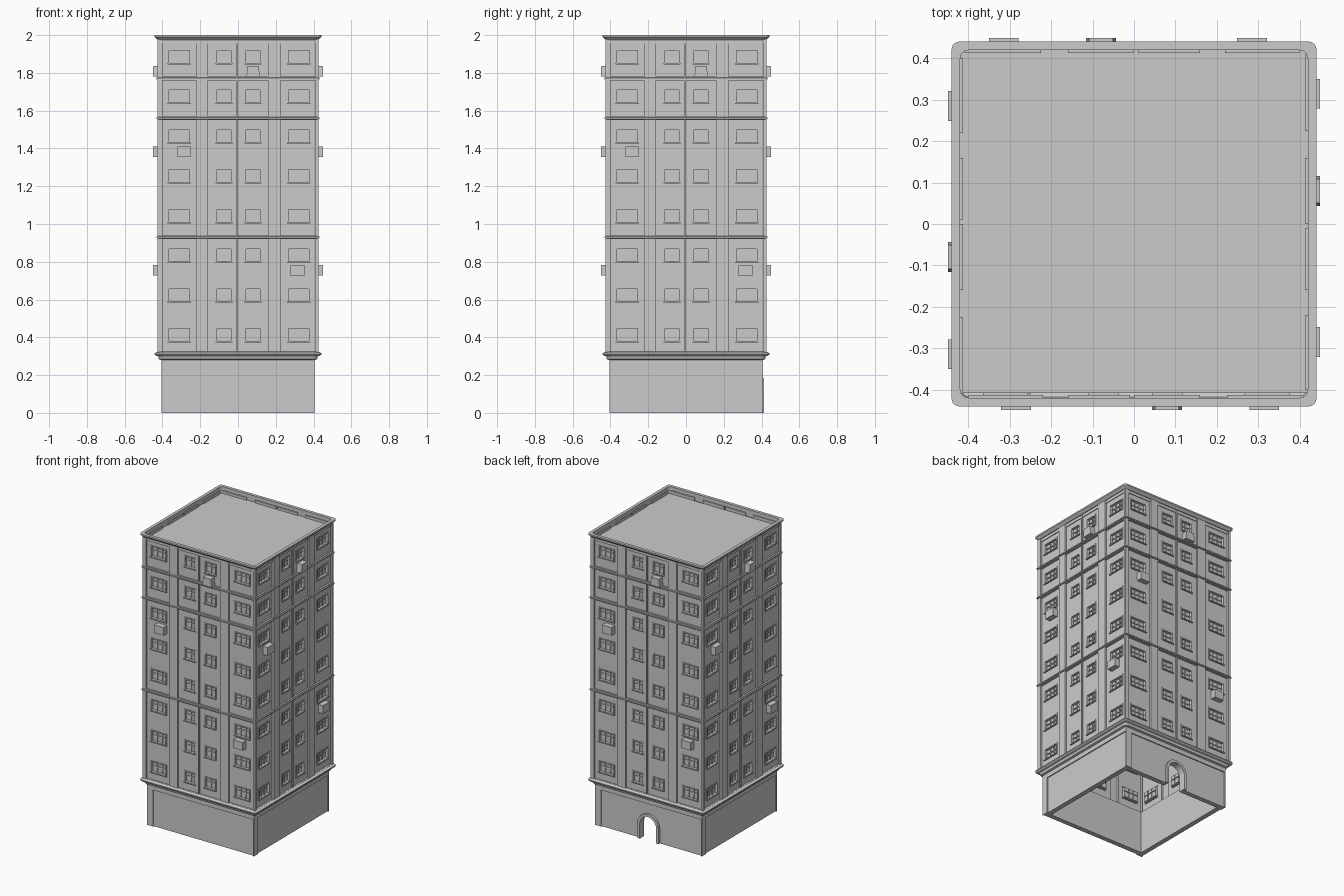
import bpy, bmesh, math
from mathutils import Matrix, Vector

if "Cube" in bpy.data.objects:
    bpy.data.objects.remove(bpy.data.objects["Cube"])

SIDES = ["front", "right", "back", "left"]


def make_object(name, bm):
    mesh = bpy.data.meshes.new(name)
    bm.to_mesh(mesh)
    bm.free()
    ob = bpy.data.objects.new(name, mesh)
    bpy.context.collection.objects.link(ob)
    return ob


def add_box(bm, x0, x1, y0, y1, z0, z1):
    m = Matrix.Translation(((x0 + x1) / 2, (y0 + y1) / 2, (z0 + z1) / 2)) \
        @ Matrix.Diagonal((x1 - x0, y1 - y0, z1 - z0, 1))
    return bmesh.ops.create_cube(bm, size=1, matrix=m)["verts"]


def four_sides(name, ob):
    """Repeat a front part on all four sides of the tower."""
    for i, side in enumerate(SIDES):
        o = ob if i == 0 else bpy.data.objects.new(name, ob.data)
        o.name = name + "_" + side
        o.rotation_euler.z = i * math.pi / 2
        if i:
            bpy.context.collection.objects.link(o)


def relief(name, face_y, rects):
    """Stepped wall: rectangles (x0, x1, z0, z1, depth) painted in order."""
    xs = sorted({round(v, 4) for r in rects for v in r[:2]})
    zs = sorted({round(v, 4) for r in rects for v in r[2:4]})
    nx, nz = len(xs) - 1, len(zs) - 1
    y = [[face_y] * nz for _ in range(nx)]
    for x0, x1, z0, z1, d in rects:
        for i in range(xs.index(round(x0, 4)), xs.index(round(x1, 4))):
            for j in range(zs.index(round(z0, 4)), zs.index(round(z1, 4))):
                y[i][j] = face_y + d
    bm = bmesh.new()

    def quad(*pts):
        bm.faces.new([bm.verts.new(p) for p in pts])

    for i in range(nx):
        for j in range(nz):
            a, b, c, d, v = xs[i], xs[i + 1], zs[j], zs[j + 1], y[i][j]
            quad((a, v, c), (b, v, c), (b, v, d), (a, v, d))
            if i + 1 < nx and y[i + 1][j] != v:
                w = y[i + 1][j]
                quad((b, v, c), (b, w, c), (b, w, d), (b, v, d))
            if j + 1 < nz and y[i][j + 1] != v:
                w = y[i][j + 1]
                quad((a, v, d), (b, v, d), (b, w, d), (a, w, d))
    bmesh.ops.remove_doubles(bm, verts=bm.verts, dist=1e-5)
    return make_object(name, bm)


def moulding(name, profile, radius=0.02, seg=4):
    """Sweep a (half width, z) profile around a square with rounded corners."""
    bm = bmesh.new()
    loops = []
    for h, z in profile:
        loop = []
        for k in range(4):
            mid = math.pi / 4 + k * math.pi / 2
            cx = math.copysign(h - radius, math.cos(mid))
            cy = math.copysign(h - radius, math.sin(mid))
            for s in range(seg + 1):
                t = k * math.pi / 2 + s / seg * math.pi / 2
                loop.append(bm.verts.new((cx + radius * math.cos(t), cy + radius * math.sin(t), z)))
        loops.append(loop)
    for a, b in zip(loops, loops[1:]):
        for i in range(len(a)):
            n = (i + 1) % len(a)
            bm.faces.new((a[i], a[n], b[n], b[i]))
    return make_object(name, bm)


def arch_points(r, spring, bottom):
    arc = [(r * math.cos(t * math.pi / 12), spring + r * math.sin(t * math.pi / 12)) for t in range(13)]
    return [(r, bottom)] + arc + [(-r, bottom)]


# Facade: recessed panels between pilasters and floor beams
PANEL = 0.012
rects = [(-0.425, 0.425, 0.32, 1.98, 0)]
for z0, z1 in [(0.325, 0.92), (0.94, 1.55), (1.57, 1.76), (1.78, 1.975)]:
    for x0, x1 in [(-0.4, -0.22), (-0.16, 0.16), (0.225, 0.41)]:
        rects.append((x0, x1, z0, z1, PANEL))
    rects.append((-0.01, 0.0, z0, z1, 0.004))          # centre rib

# Windows: raised surround, sunk panes, glazing bars, sill
for row in range(8):
    zc = 0.413 + 0.2105 * row
    for xc, w, bars in [(-0.311, 0.125, 2), (-0.073, 0.09, 1), (0.08, 0.09, 1), (0.322, 0.125, 2)]:
        h, f, b = 0.041, 0.008, 0.003
        x0, x1, z0, z1 = xc - w / 2, xc + w / 2, zc - h, zc + h
        rects.append((x0, x1, z0, z1, PANEL - 0.004))
        rects.append((x0, x1, z0, z0 + 0.006, PANEL - 0.009))
        rects.append((x0 + f, x1 - f, z0 + f, z1 - f, 0.026))
        for k in range(bars):
            x = x0 + f + (w - 2 * f) * (k + 1) / (bars + 1)
            rects.append((x - b, x + b, z0 + f, z1 - f, 0.02))
        rects.append((x0 + f, x1 - f, zc - b + 0.005, zc + b + 0.005, 0.02))
four_sides("facade", relief("facade", -0.425, rects))

# Air conditioners under some windows
bm = bmesh.new()
for xc, zc, taper in [(-0.285, 1.382, 1), (0.08, 1.808, 0.8), (0.315, 0.755, 1)]:
    verts = add_box(bm, xc - 0.036, xc + 0.036, -0.45, -0.41, zc - 0.028, zc + 0.028)
    for v in verts:
        if v.co.z > zc:
            v.co.x = xc + (v.co.x - xc) * taper
four_sides("air_conditioners", make_object("air_conditioners", bm))

# Cornices and floor bands
moulding("base_cornice", [(0.405, 0.28), (0.418, 0.284), (0.423, 0.3), (0.436, 0.304),
                          (0.441, 0.31), (0.441, 0.317), (0.425, 0.324)])
for i, z in enumerate([0.93, 1.56, 1.77]):
    moulding("floor_band_%d" % (i + 1), [(0.424, z - 0.006), (0.432, z - 0.004),
                                         (0.432, z + 0.004), (0.424, z + 0.006)], 0.008)
moulding("parapet", [(0.425, 1.975), (0.432, 1.982), (0.441, 1.99), (0.441, 2.0),
                     (0.42, 2.0), (0.42, 1.955)])

# Roof deck, stopping just short of the front parapet
bm = bmesh.new()
bm.faces.new([bm.verts.new(p) for p in [(-0.42, -0.408, 1.957), (0.42, -0.408, 1.957),
                                        (0.42, 0.42, 1.957), (-0.42, 0.42, 1.957)]])
make_object("roof", bm)

# Hollow ground floor with recessed panels and a rear archway
bm = bmesh.new()
add_box(bm, -0.405, 0.405, -0.405, 0.405, 0, 0.29)
base = make_object("ground_floor", bm)
cutters = []
bm = bmesh.new()
add_box(bm, -0.365, 0.365, -0.365, 0.365, -0.1, 0.4)
cutters.append(make_object("cutter_inside", bm))
for i in range(4):
    bm = bmesh.new()
    add_box(bm, -0.36, 0.398, -0.5, -0.398, -0.1, 0.25)
    bm.transform(Matrix.Rotation(i * math.pi / 2, 4, "Z"))
    cutters.append(make_object("cutter_panel", bm))
bm = bmesh.new()
face = bm.faces.new([bm.verts.new((x, 0.3, z)) for x, z in arch_points(0.062, 0.103, -0.1)])
ext = bmesh.ops.extrude_face_region(bm, geom=[face])["geom"]
bmesh.ops.translate(bm, verts=[g for g in ext if isinstance(g, bmesh.types.BMVert)], vec=Vector((0, 0.2, 0)))
bmesh.ops.recalc_face_normals(bm, faces=bm.faces)
cutters.append(make_object("cutter_arch", bm))
for c in cutters:
    mod = base.modifiers.new(c.name, "BOOLEAN")
    mod.operation, mod.solver, mod.object = "DIFFERENCE", "EXACT", c
bpy.context.view_layer.update()
solid = bpy.data.meshes.new_from_object(base.evaluated_get(bpy.context.evaluated_depsgraph_get()))
base.modifiers.clear()
base.data = solid
for c in cutters:
    bpy.data.objects.remove(c)

# Raised surround of the archway
bm = bmesh.new()
rings = [[bm.verts.new((x, y, z)) for x, z in arch_points(r, 0.103, 0)]
         for r, y in [(0.062, 0.395), (0.062, 0.413), (0.08, 0.413), (0.08, 0.395)]]
for k in range(4):
    a, b = rings[k], rings[(k + 1) % 4]
    for i in range(len(a) - 1):
        bm.faces.new((a[i], a[i + 1], b[i + 1], b[i]))
for end in (0, -1):
    bm.faces.new([r[end] for r in rings])
bmesh.ops.recalc_face_normals(bm, faces=bm.faces)
make_object("arch_surround", bm)
